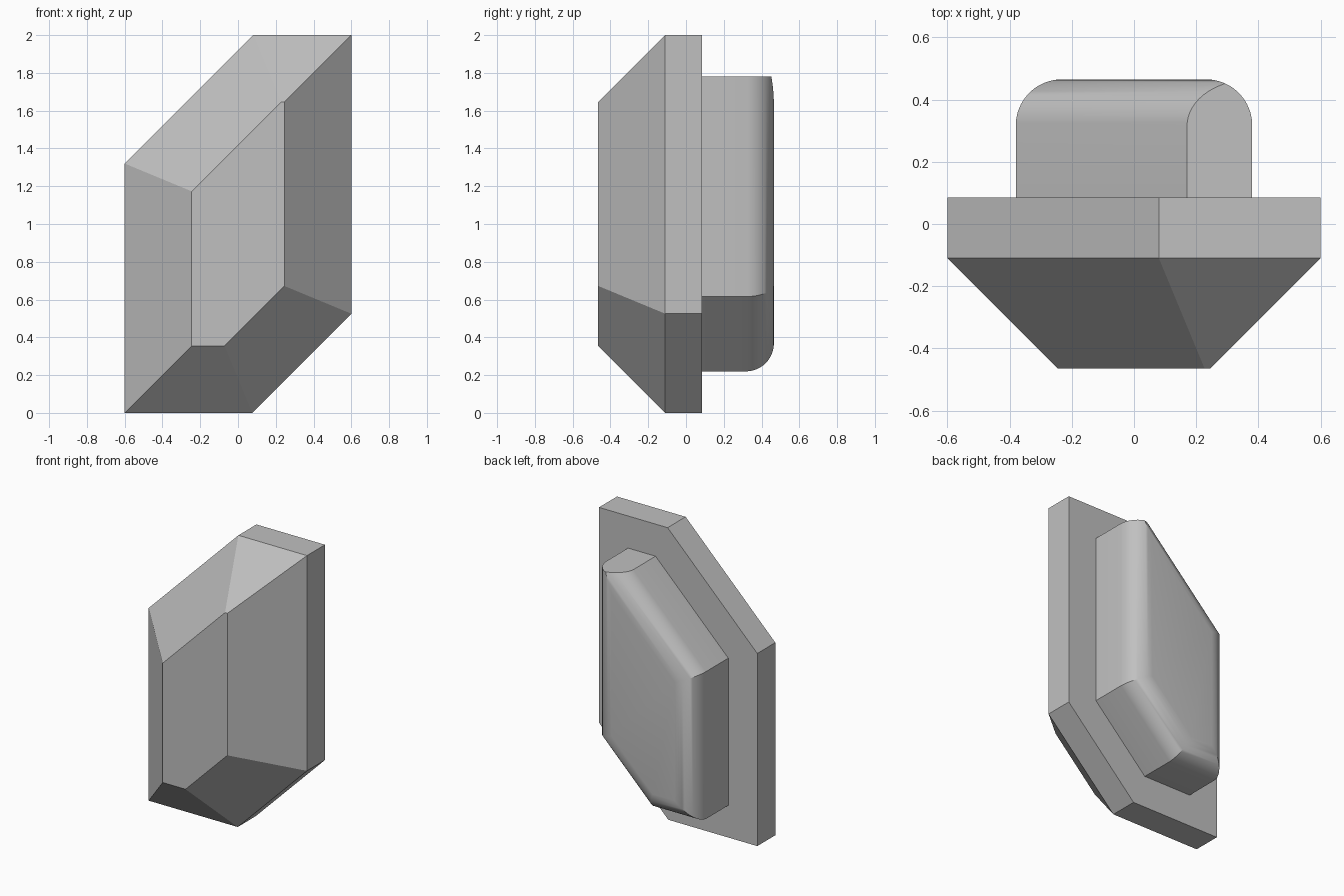
import bpy
import bmesh
import math
from mathutils import Vector

cube = bpy.data.objects.get("Cube")
if cube:
    bpy.data.objects.remove(cube, do_unlink=True)

grey = bpy.data.materials.new("plain grey")
grey.use_nodes = True
colour = (0.53, 0.53, 0.53, 1)
grey.diffuse_color = colour
grey.node_tree.nodes["Principled BSDF"].inputs["Base Color"].default_value = colour

FRONT = Vector((0, -1, 0))
BACK = Vector((0, 1, 0))
DEPTH = 0.465

# Outline sides: outward normal and a point on each side
TOP = (Vector((0, 0, 1)), Vector((0, 0, 2)))
ROUNDED = [
    (Vector((-1, 0, 0)), Vector((-0.6, 0, 1))),
    (Vector((1, 0, 0)), Vector((0.6, 0, 1))),
    (Vector((0, 0, -1)), Vector((0, 0, 0))),
    (Vector((-1, 0, 1)).normalized(), Vector((-0.6, 0, 1.32))),
    (Vector((1, 0, -1)).normalized(), Vector((0.075, 0, 0))),
]


def carve(name, planes):
    """Cut a solid out of a big block, keeping the inner side of each plane."""
    bm = bmesh.new()
    bmesh.ops.create_cube(bm, size=6)
    for point, normal in planes:
        cut = bmesh.ops.bisect_plane(
            bm, geom=bm.verts[:] + bm.edges[:] + bm.faces[:], dist=1e-6,
            plane_co=point, plane_no=normal, clear_outer=True)
        rim = [e for e in cut["geom_cut"]
               if isinstance(e, bmesh.types.BMEdge) and e.is_boundary]
        if len(rim) > 2:
            bmesh.ops.edgeloop_fill(bm, edges=rim)
    bmesh.ops.recalc_face_normals(bm, faces=bm.faces[:])
    mesh = bpy.data.meshes.new(name)
    bm.to_mesh(mesh)
    bm.free()
    mesh.materials.append(grey)
    obj = bpy.data.objects.new(name, mesh)
    bpy.context.collection.objects.link(obj)
    return obj


# Faceted front body: flat rim, then sides sloping at 45 degrees to the front
planes = [(BACK * 0.085, BACK), (FRONT * DEPTH, FRONT)]
for normal, point in ROUNDED + [TOP]:
    planes.append((point, normal))
    planes.append((point + FRONT * 0.11, (normal + FRONT).normalized()))
carve("faceted_body", planes)

# Rear block: inset outline, rounded back edges except along the flat top
INSET, RADIUS, STEPS = 0.22, 0.148, 14
planes = [(BACK * 0.08, FRONT), (BACK * DEPTH, BACK),
          (TOP[1] - TOP[0] * INSET, TOP[0])]
for normal, point in ROUNDED:
    centre = point - normal * (INSET + RADIUS) + BACK * (DEPTH - RADIUS)
    for i in range(STEPS):
        angle = math.pi / 2 * i / STEPS
        out = normal * math.cos(angle) + BACK * math.sin(angle)
        planes.append((centre + out * RADIUS, out))
block = carve("rear_block", planes)

bpy.ops.object.select_all(action="DESELECT")
block.select_set(True)
bpy.context.view_layer.objects.active = block
bpy.ops.object.shade_smooth_by_angle(angle=math.radians(30))
